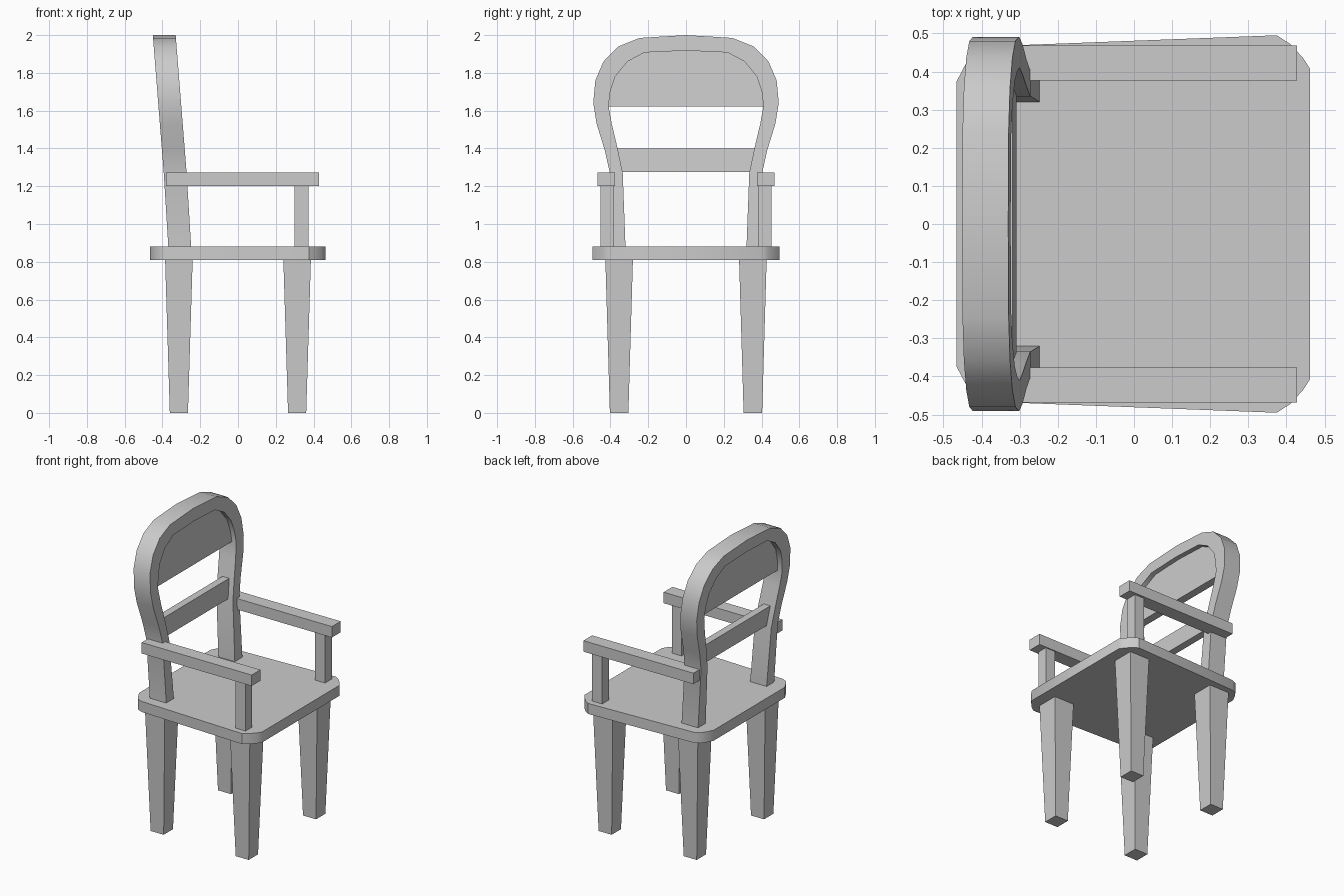
import bpy, bmesh

if "Cube" in bpy.data.objects:
    bpy.data.objects.remove(bpy.data.objects["Cube"])


def make(name, verts, faces, smooth=False):
    mesh = bpy.data.meshes.new(name)
    mesh.from_pydata(verts, [], faces)
    bm = bmesh.new()
    bm.from_mesh(mesh)
    bmesh.ops.recalc_face_normals(bm, faces=bm.faces)
    bm.to_mesh(mesh)
    bm.free()
    ob = bpy.data.objects.new(name, mesh)
    bpy.context.collection.objects.link(ob)
    if smooth:
        bpy.ops.object.select_all(action='DESELECT')
        ob.select_set(True)
        bpy.context.view_layer.objects.active = ob
        bpy.ops.object.shade_smooth_by_angle(angle=0.6)
    return ob


def prism(name, a, b, smooth=False):
    """Solid between two matching outlines."""
    n = len(a)
    sides = [(i, (i + 1) % n, (i + 1) % n + n, i + n) for i in range(n)]
    return make(name, a + b, [tuple(range(n)), tuple(range(n, 2 * n))] + sides, smooth)


def rect(x0, x1, y0, y1, z):
    return [(x0, y0, z), (x1, y0, z), (x1, y1, z), (x0, y1, z)]


def back_x(z):
    """Front surface of the leaning back."""
    if z < 1.27:
        return -0.248 - (z - 0.88) * 0.0615
    return -0.272 - (z - 1.27) * 0.0795


def lean(outline, depth):
    return [(back_x(z) - depth, y, z) for y, z in outline]


# Seat with clipped corners, narrower at the back
half = [(0.462, 0.407), (0.443, 0.436), (0.41, 0.472), (0.375, 0.495),
        (-0.385, 0.466), (-0.42, 0.45), (-0.443, 0.417), (-0.465, 0.375)]
plan = half + [(x, -y) for x, y in reversed(half)]
prism("seat", [(x, y, 0.81) for x, y in plan], [(x, y, 0.88) for x, y in plan], True)

# Legs, arms and arm posts on both sides
for s, side in ((1, "left"), (-1, "right")):
    for c, place in ((0.313, "front"), (-0.313, "back")):
        prism(f"{place}_leg_{side}",
              rect(c - 0.048, c + 0.048, s * 0.305, s * 0.403, 0.0),
              rect(c - 0.073, c + 0.073, s * 0.281, s * 0.427, 0.815))
    prism(f"arm_post_{side}", rect(0.30, 0.373, s * 0.383, s * 0.453, 0.875),
          rect(0.30, 0.373, s * 0.383, s * 0.453, 1.205))
    prism(f"armrest_{side}", rect(-0.382, 0.428, s * 0.376, s * 0.468, 1.20),
          rect(-0.382, 0.428, s * 0.376, s * 0.468, 1.273))

# Arched back frame
outer = [(0.40, 0.87), (0.403, 1.27), (0.43, 1.39), (0.473, 1.53), (0.491, 1.64),
         (0.48, 1.76), (0.437, 1.86), (0.358, 1.94), (0.245, 1.985), (0, 2.0)]
inner = [(0.32, 0.87), (0.335, 1.27), (0.362, 1.40), (0.393, 1.53), (0.41, 1.625),
         (0.401, 1.70), (0.375, 1.78), (0.31, 1.86), (0.22, 1.908), (0, 1.918)]


def mirror(pts):
    return pts + [(-y, z) for y, z in reversed(pts[:-1])]


o, i = mirror(outer), mirror(inner)
n = len(o)
verts = lean(o, 0) + lean(i, 0) + lean(o, 0.121) + lean(i, 0.121)
faces = []
for k in range(n - 1):
    for a, b in ((0, n), (n, 3 * n), (3 * n, 2 * n), (2 * n, 0)):
        faces.append((a + k, a + k + 1, b + k + 1, b + k))
for k in (0, n - 1):
    faces.append((k, n + k, 3 * n + k, 2 * n + k))
make("back_frame", verts, faces, True)

# Upper back panel and lower back rail, set into the frame
panel = mirror([(y * 1.02, z + 0.01 if z > 1.65 else 1.622) for y, z in inner[4:]])
prism("back_panel", lean(panel, 0.032), lean(panel, 0.085))
rail = [(-0.345, 1.275), (0.345, 1.275), (0.37, 1.40), (-0.37, 1.40)]
prism("back_rail", lean(rail, 0.036), lean(rail, 0.085))
